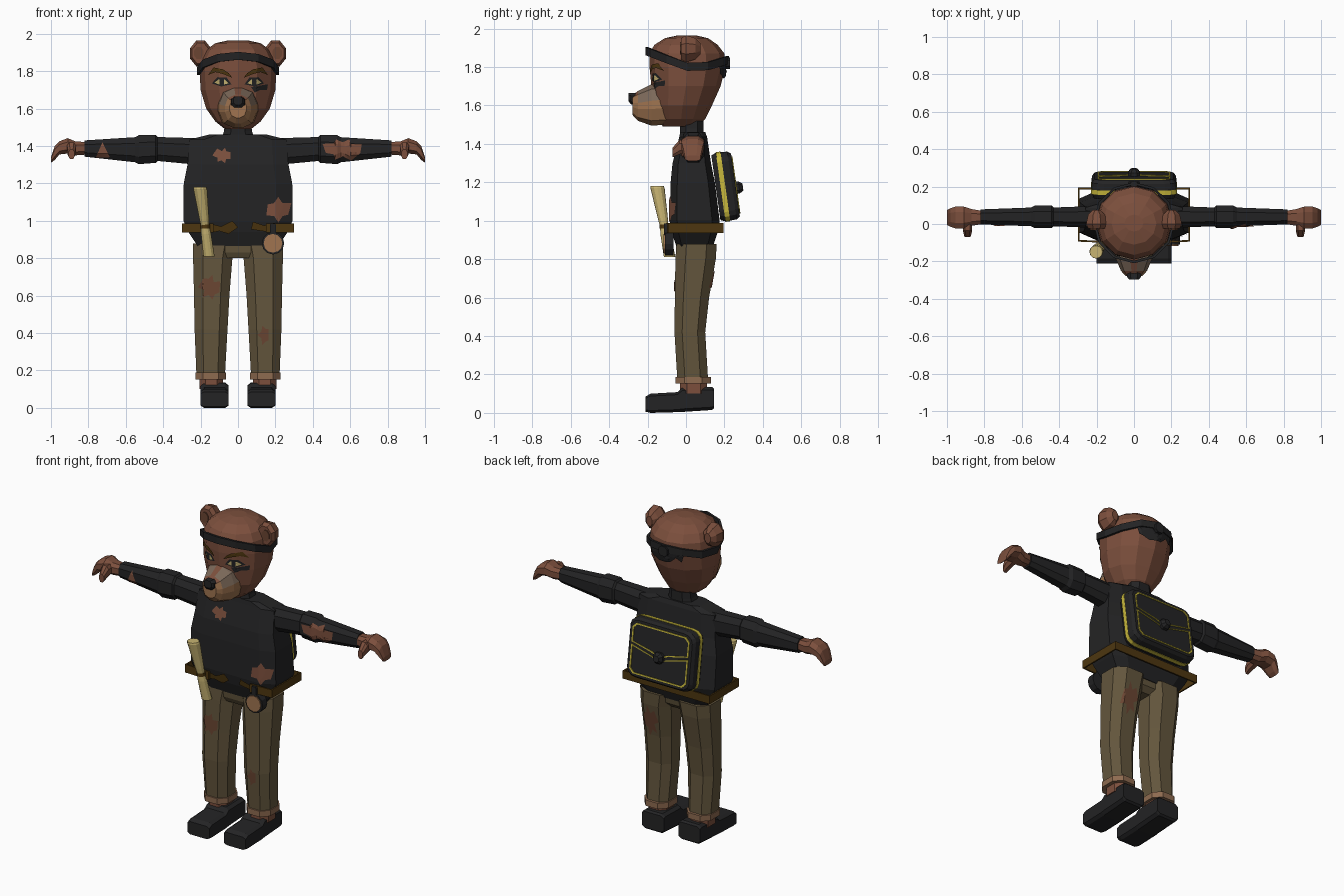
import bpy, bmesh, math, random
from mathutils import Vector
from mathutils.bvhtree import BVHTree

random.seed(4)
if "Cube" in bpy.data.objects:
    bpy.data.objects.remove(bpy.data.objects["Cube"])

COLOURS = {
    "fur": (.2, .078, .046), "black": (.017, .017, .018), "trousers": (.125, .092, .046),
    "tan": (.35, .175, .08), "belt_brown": (.075, .037, .005), "yellow": (.58, .48, .045),
    "parchment": (.58, .46, .17), "cuff": (.27, .145, .08), "worn_patch": (.145, .06, .032),
    "grey_fur": (.2, .14, .1)}
MATS = {}
for key, rgb in COLOURS.items():
    m = bpy.data.materials.new(key)
    m.use_nodes = True
    m.diffuse_color = (*rgb, 1)
    m.node_tree.nodes["Principled BSDF"].inputs["Base Color"].default_value = (*rgb, 1)
    MATS[key] = m
TREES = {}


def make(name, bm, colours, rule=None):
    """Turn a bmesh into an object; rule(face centre) picks the colour slot."""
    bm.normal_update()
    if rule:
        for f in bm.faces:
            f.material_index = rule(f.calc_center_median())
    TREES[name] = BVHTree.FromBMesh(bm)
    mesh = bpy.data.meshes.new(name)
    bm.to_mesh(mesh)
    bm.free()
    for c in colours.split():
        mesh.materials.append(MATS[c])
    ob = bpy.data.objects.new(name, mesh)
    bpy.context.collection.objects.link(ob)
    return ob


def ring(axis, pos, a0, a1, b0, b1, c=.5, k=2):
    """Rounded rectangle across an axis; c=1 gives an ellipse."""
    ca, cb, ha, hb = (a0 + a1) / 2, (b0 + b1) / 2, (a1 - a0) / 2, (b1 - b0) / 2
    pts = []
    for q in range(4):
        sa, sb = (1, -1, -1, 1)[q], (1, 1, -1, -1)[q]
        for i in range(k - 1 if c == 1 else k):
            t = math.pi / 2 * (q + i / (k - 1))
            a = ca + ha * (sa * (1 - c) + c * math.cos(t))
            b = cb + hb * (sb * (1 - c) + c * math.sin(t))
            pts.append({"x": (pos, a, b), "y": (a, pos, b), "z": (a, b, pos)}[axis])
    return pts


def loft(name, rings, colours, s=1, rule=None):
    bm = bmesh.new()
    rows = [[bm.verts.new((p[0] * s, p[1], p[2])) for p in r] for r in rings]
    n = len(rows[0])
    for r, q in zip(rows, rows[1:]):
        for i in range(n):
            bm.faces.new((r[i], r[(i + 1) % n], q[(i + 1) % n], q[i]))
    bm.faces.new(rows[0])
    bm.faces.new(rows[-1])
    bmesh.ops.recalc_face_normals(bm, faces=bm.faces)
    return make(name, bm, colours, rule)


def strip(name, low, high, colour, closed, thick):
    bm = bmesh.new()
    lo, hi = [bm.verts.new(p) for p in low], [bm.verts.new(p) for p in high]
    n = len(lo)
    for i in range(n if closed else n - 1):
        j = (i + 1) % n
        bm.faces.new((lo[i], lo[j], hi[j], hi[i]))
    bmesh.ops.recalc_face_normals(bm, faces=bm.faces)
    ob = make(name, bm, colour)
    mod = ob.modifiers.new("thickness", "SOLIDIFY")
    mod.thickness, mod.offset = thick, 0
    return ob


def patch(name, target, outline, colour, side=-1, lift=.005):
    """Thin plate laid on the target from the front (-1) or back (+1)."""
    bm = bmesh.new()
    vs = [bm.verts.new((x, 0, z)) for x, z in outline]
    bmesh.ops.triangulate(bm, faces=[bm.faces.new(vs)])
    bmesh.ops.subdivide_edges(bm, edges=bm.edges[:], cuts=3, use_grid_fill=True)
    for v in bm.verts[:]:
        hit = TREES[target].ray_cast(Vector((v.co.x, side * 2, v.co.z)), Vector((0, -side, 0)))[0]
        if hit:
            v.co.y = hit.y + side * lift
        else:
            bm.verts.remove(v)
    bm.normal_update()
    if sum(f.normal.y for f in bm.faces) * side < 0:
        bmesh.ops.reverse_faces(bm, faces=bm.faces)
    return make(name, bm, colour)


def tear(cx, cz, rx, rz, n=7):
    """Ragged star outline."""
    pts = []
    for i in range(n * 2):
        t, r = math.pi * i / n, random.uniform(.8, 1.1) if i % 2 else random.uniform(.45, .65)
        pts.append((cx + rx * r * math.cos(t), cz + rz * r * math.sin(t)))
    return pts


# Head, neck and muzzle
loft("head", [ring("z", z, -w, w, f, b, 1, 4) for z, w, f, b in (
    (1.49, .07, -.12, .06), (1.53, .12, -.15, .1), (1.6, .17, -.17, .135), (1.7, .2, -.18, .18),
    (1.8, .205, -.19, .205), (1.87, .195, -.19, .2), (1.915, .17, -.165, .165),
    (1.95, .12, -.11, .115), (1.965, .05, -.04, .05))], "fur")
loft("neck", [ring("z", z, -w, w, -.03, .09) for z, w in ((1.43, .09), (1.48, .075), (1.52, .07))], "black")
loft("muzzle", [ring("y", y, -w, w, a, b, .8, 3) for y, w, a, b in (
    (-.1, .11, 1.5, 1.72), (-.18, .1, 1.495, 1.71), (-.25, .07, 1.52, 1.675),
    (-.278, .045, 1.55, 1.655))], "tan grey_fur fur",
    rule=lambda c: 0 if c.z < 1.64 else (2 if abs(c.x) < .03 else 1))
loft("nose", [ring("y", y, -w, w, a, 1.665) for y, w, a in (
    (-.24, .038, 1.61), (-.285, .036, 1.605), (-.298, .025, 1.62))], "black")

# Ears, eyes and brows
for side, s in (("left", 1), ("right", -1)):
    loft(side + "_ear", [ring("y", y, .2 - w, .2 + w, 1.895 - h, 1.895 + h, .6) for y, w, h in (
        (-.025, .045, .055), (.0, .056, .07), (.05, .045, .055), (.075, .02, .03))], "fur", s)
    loft(side + "_inner_ear", [ring("y", y, .185, .235, 1.865, 1.93, .6) for y in (-.031, -.02)],
         "worn_patch", s)
    def face(part, pts, colour, lift):
        patch(side + part, "head", [(x * s, z) for x, z in pts], colour, -1, lift)
    face("_brow", ((.03, 1.765), (.05, 1.79), (.08, 1.81), (.13, 1.82), (.16, 1.78),
                   (.12, 1.795), (.08, 1.785)), "belt_brown", .009)
    face("_eye_rim", ((.035, 1.73), (.06, 1.765), (.11, 1.768), (.14, 1.735), (.09, 1.718)), "black", .003)
    face("_eye", ((.05, 1.735), (.07, 1.755), (.105, 1.757), (.125, 1.738), (.09, 1.725)), "parchment", .005)
    face("_pupil", ((.076, 1.727), (.076, 1.757), (.1, 1.757), (.1, 1.727)), "black", .007)
patch("cheek_paint", "head", ((.07, 1.715), (.16, 1.73), (.155, 1.7), (.12, 1.7), (.09, 1.685)), "black")

# Headband with ragged knot
low = []
for x, y, _ in ring("z", 0, -.212, .212, -.203, .217, 1, 4):
    low.append((x, y, 1.78 + max(0, -y) * .4 + max(0, y - .1) * .3))
strip("headband", low, [(x, y, z + .042) for x, y, z in low], "black", True, .014)
patch("headband_tails", "head", ((-.12, 1.83), (-.1, 1.76), (-.06, 1.79), (-.03, 1.75), (.01, 1.79),
      (.05, 1.74), (.08, 1.79), (.11, 1.765), (.13, 1.83)), "black", 1, .014)
loft("headband_knot", [ring("y", y, -.03, .03, 1.79, 1.85) for y in (.2, .228)], "black")

# Torso and its torn holes
loft("torso", [ring("z", z, -w, w, f, b, .3) for z, w, f, b in (
    (.865, .215, -.05, .14), (.94, .265, -.075, .165), (1, .292, -.085, .175), (1.2, .29, -.08, .15),
    (1.3, .27, -.07, .13), (1.435, .258, -.035, .11), (1.462, .15, -.03, .1))], "black")
patch("chest_tear", "torso", tear(-.08, 1.35, .055, .05), "fur")
patch("hip_tear", "torso", tear(.215, 1.06, .075, .065, 6), "fur")

# Belt with frayed front ends
path = ((.15, -.096), (.295, -.09), (.295, .19), (-.295, .19), (-.295, -.09), (-.13, -.096))
strip("belt", [(x, y, .937) for x, y in path], [(x, y, .987) for x, y in path], "belt_brown", False, .012)
patch("belt_right_end", "torso", ((-.15, .935), (-.15, .985), (-.09, .97), (-.03, 1), (-.04, .975),
      (0, .965), (-.05, .93), (-.1, .945)), "belt_brown", -1, .009)
patch("belt_left_end", "torso", ((.07, .955), (.1, .97), (.08, .995), (.14, .975), (.2, .99),
      (.2, .937), (.13, .945)), "belt_brown", -1, .009)

# Arms and hands
for side, s in (("left", 1), ("right", -1)):
    loft(side + "_sleeve", [ring("x", x, .038 - w, .038 + w, a, b) for x, w, a, b in (
        (.22, .058, 1.3, 1.442), (.43, .05, 1.32, 1.448), (.44, .06, 1.31, 1.458), (.53, .06, 1.303, 1.458),
        (.55, .05, 1.313, 1.447), (.82, .04, 1.343, 1.43))], "black", s)
    loft(side + "_hand", [ring("x", x, .035 - w, .035 + w, a, b) for x, w, a, b in (
        (.8, .033, 1.355, 1.42), (.87, .045, 1.35, 1.425), (.91, .058, 1.36, 1.442),
        (.955, .058, 1.355, 1.425), (.98, .05, 1.325, 1.4), (1, .04, 1.31, 1.34))], "fur", s)
    loft(side + "_thumb", [ring("y", y, .89 - w, .89 + w, a, b) for y, w, a, b in (
        (.02, .025, 1.36, 1.42), (-.035, .025, 1.345, 1.42), (-.07, .016, 1.33, 1.38))], "fur", s)
patch("left_sleeve_tear", "left_sleeve", tear(.56, 1.385, .11, .065, 8), "fur")
patch("right_sleeve_tear", "right_sleeve", ((-.76, 1.338), (-.725, 1.42), (-.685, 1.34)), "fur")

# Trousers, cuffs, ankles and shoes
loft("trouser_seat", [ring("z", z, -w, w, f, b, .3) for z, w, f, b in (
    (.8, .08, -.03, .1), (.83, .15, -.045, .13), (.89, .21, -.05, .14))], "trousers")
for side, s in (("left", 1), ("right", -1)):
    loft(side + "_trouser_leg", [ring("z", z, a, b, f, r) for z, a, b, f, r in (
        (.17, .07, .222, -.045, .115), (.42, .056, .232, -.06, .1), (.6, .046, .235, -.058, .12),
        (.8, .03, .24, -.055, .155), (.88, .012, .24, -.05, .16))], "trousers", s)
    loft(side + "_cuff", [ring("z", z, .063, .228, -.055, .13) for z in (.152, .188)], "cuff", s)
    loft(side + "_ankle", [ring("z", z, .08, .205, -.03, .11) for z in (.1, .16)], "fur", s)
    loft(side + "_shoe", [ring("y", y, .05, .2, a, b, .25) for y, a, b in (
        (.147, .025, .125), (.135, .015, .135), (-.02, .005, .132), (-.045, .004, .108),
        (-.185, 0, .1), (-.21, .006, .085))], "black", s)
patch("right_thigh_patch", "right_trouser_leg", tear(-.15, .645, .065, .075), "worn_patch")
patch("left_shin_patch", "left_trouser_leg", tear(.14, .39, .035, .06, 5), "worn_patch")
patch("left_rear_patch", "left_trouser_leg", tear(.145, .7, .06, .1), "worn_patch", 1)

# Rolled map tucked in the belt
rolls = []
for z, r in ((.81, .03), (.93, .027), (.97, .022), (1.01, .026), (1.17, .037), (1.18, .034)):
    t = (z - .81) / .37
    x, y = -.155 - .048 * t, -.085 - .065 * t
    rolls.append(ring("z", z, x - r, x + r, y - r, y + r, 1, 4))
loft("rolled_map", rolls, "parchment")
loft("map_tie", [ring("z", z, -.2, -.15, -.138, -.085, 1, 4) for z in (.96, .98)], "belt_brown")

# Compass hanging at the left hip
for name, r, y0, y1, colour in (("compass_case", .06, -.11, -.065, "black"),
                                ("compass_dial", .05, -.117, -.1, "tan")):
    loft(name, [ring("y", y, .187 - r, .187 + r, .88 - r, .88 + r, 1, 4) for y in (y0, y1)], colour)
loft("compass_strap", [ring("y", y, .172, .202, .92, .985, .2) for y in (-.114, -.08)], "black")

# Backpack, built upright and then tilted
def bag(name, layers, colour):
    return loft(name, [ring("y", y, -w, w, -h, h, .28, 4) for y, w, h in layers], colour)
parts = [bag("backpack_front", ((-.045, .215, .17), (-.02, .225, .18)), "black"),
         bag("backpack_yellow_band", ((-.02, .23, .183), (.005, .23, .183)), "yellow"),
         bag("backpack_body", ((.005, .228, .18), (.04, .225, .178), (.058, .212, .166)), "black")]
def piping(name, pts, cz):
    outer = [(x, .059, z) for x, z in pts]
    inner = [(x * .955, .059, cz + (z - cz) * .9) for x, z in pts]
    parts.append(strip(name, outer, inner, "yellow", True, .008))
piping("flap_piping", ((-.17, .15), (.17, .15), (.195, .125), (.195, .035), (.06, .005), (0, -.02),
                       (-.06, .005), (-.195, .035), (-.195, .125)), .07)
piping("pocket_piping", ((-.195, .02), (-.195, -.125), (-.17, -.15), (.17, -.15), (.195, -.125),
                         (.195, .02), (.05, -.018), (0, -.04), (-.05, -.018)), -.07)
parts.append(loft("backpack_buckle", [ring("y", y, -w, w, -.015 - w, -.015 + w) for y, w in (
    (.05, .032), (.075, .032), (.095, .018))], "black"))
for ob in parts:
    ob.location = (0, .2, 1.178)
    ob.rotation_euler.x = math.radians(8)
